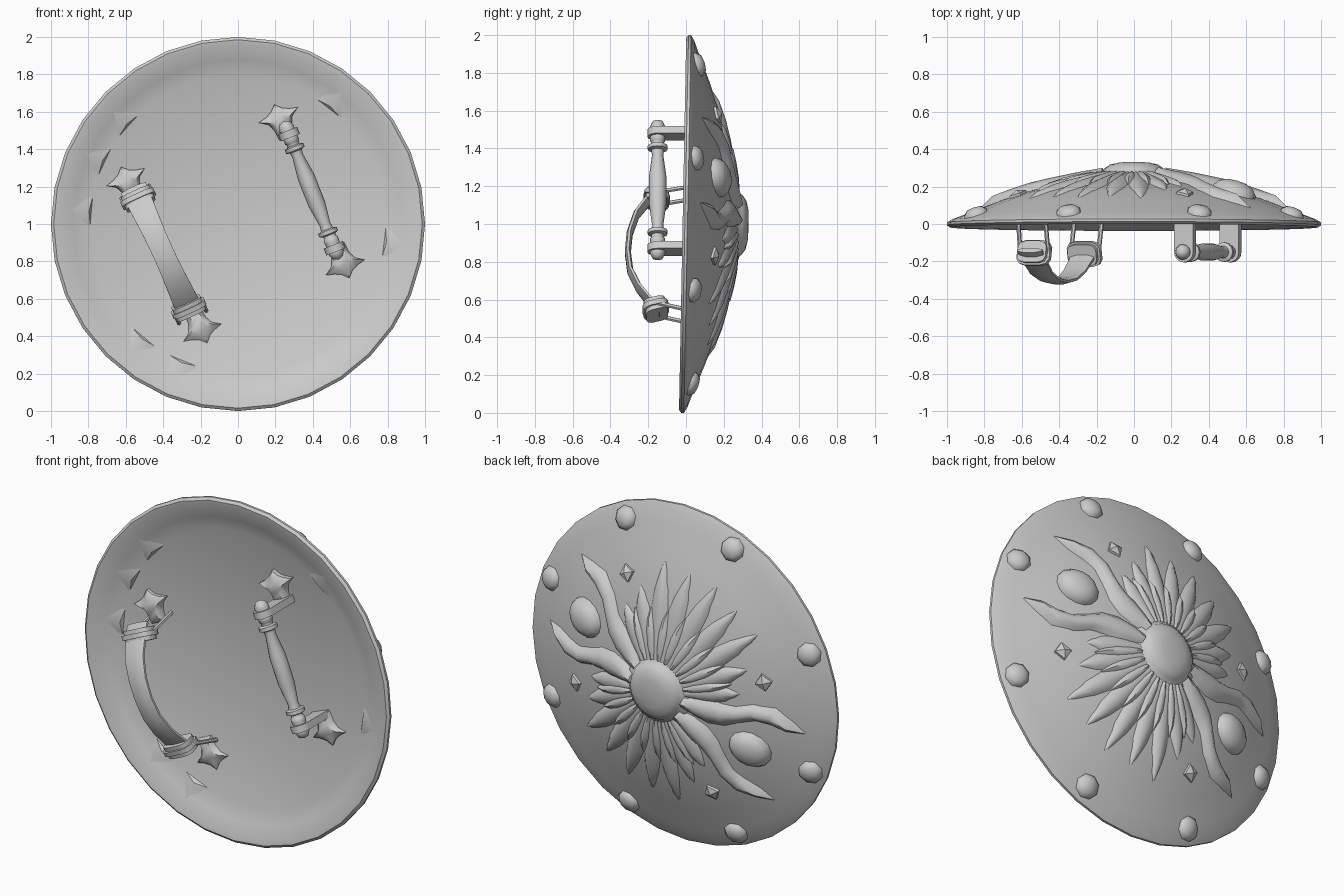
import bpy, bmesh
from math import sin, cos, pi, radians, copysign
from mathutils import Vector, Matrix

if "Cube" in bpy.data.objects:
    bpy.data.objects.remove(bpy.data.objects["Cube"])

TILT = Matrix.Translation((0, 0, 1)) @ Matrix.Rotation(radians(-1.1), 4, 'X')  # disc leans slightly
FRONT = [(0, .27), (.15, .26), (.3, .235), (.45, .205), (.6, .165), (.75, .112),
         (.9, .052), (.97, .026), (1, .008)]  # domed face: radius, y
AXIS = 25  # direction of the paired large leaves, degrees


def make(name, verts, faces, angle=45):
    me = bpy.data.meshes.new(name)
    me.from_pydata([tuple(v) for v in verts], [], faces)
    bm = bmesh.new()
    bm.from_mesh(me)
    bmesh.ops.remove_doubles(bm, verts=bm.verts, dist=1e-5)
    bmesh.ops.recalc_face_normals(bm, faces=bm.faces)
    bm.to_mesh(me)
    bm.free()
    ob = bpy.data.objects.new(name, me)
    bpy.context.collection.objects.link(ob)
    if angle:
        bpy.ops.object.select_all(action='DESELECT')
        ob.select_set(True)
        bpy.context.view_layer.objects.active = ob
        bpy.ops.object.shade_smooth_by_angle(angle=radians(angle))
    return ob


def grid_faces(rows, cols, wrap=True):
    return [(i*cols + j, i*cols + (j+1) % cols, (i+1)*cols + (j+1) % cols, (i+1)*cols + j)
            for i in range(rows - 1) for j in range(cols if wrap else cols - 1)]


def lathe(name, profile, n, mat, angle=45, sx=1):
    verts = [mat @ Vector((r*cos(2*pi*j/n)*sx, r*sin(2*pi*j/n), h))
             for r, h in profile for j in range(n)]
    return make(name, verts, grid_faces(len(profile), n), angle)


def frame(loc, x, z):
    x, z = Vector(x).normalized(), Vector(z).normalized()
    m = Matrix((x, z.cross(x), z)).transposed().to_4x4()
    m.translation = loc
    return m


def surf(r):
    for (a, ya), (b, yb) in zip(FRONT, FRONT[1:]):
        if r <= b:
            return ya + (yb - ya)*(r - a)/(b - a)
    return 0


def on_dome(r, deg):
    """Frame on the dome: x outward along the surface, z off the surface."""
    a, slope = radians(deg), (surf(r + .04) - surf(r - .04))/.08
    rad = Vector((cos(a), 0, sin(a)))
    return TILT @ frame(rad*r + Vector((0, surf(r), 0)), rad + Vector((0, slope, 0)),
                        Vector((0, 1, 0)) - rad*slope)


def leaf(name, path, height):
    """Raised leaf on the dome; path holds radius, degrees, half width."""
    pts = [Vector((r*cos(radians(d)), r*sin(radians(d)))) for r, d, w in path]
    verts = []
    for i, (r, d, w) in enumerate(path):
        t = (pts[min(i+1, len(pts)-1)] - pts[max(i-1, 0)]).normalized()
        for s in (-1, -.6, 0, .6, 1):
            p = pts[i] + Vector((-t.y, t.x))*s*w
            k = min(1, w/.03)
            verts.append(TILT @ Vector((p.x, surf(p.length) + height*k*(1 - s*s) - .006, p.y)))
    return make(name, verts, grid_faces(len(path), 5, False), 60)


def sweep(name, pts, side, widths, th, n=8, square=1.0):
    """Tube of rounded section along pts; side is the wide direction."""
    pts, verts = [Vector(p) for p in pts], []
    side = Vector(side).normalized()
    for i, p in enumerate(pts):
        nrm = (pts[min(i+1, len(pts)-1)] - pts[max(i-1, 0)]).normalized().cross(side)
        for j in range(n):
            c, s = cos(2*pi*(j+.5)/n), sin(2*pi*(j+.5)/n)
            verts.append(p + side*widths[i]*copysign(abs(c)**square, c)
                         + nrm*th*copysign(abs(s)**square, s))
    last = (len(pts) - 1)*n
    return make(name, verts, grid_faces(len(pts), n)
                + [tuple(range(n)), tuple(range(last, last + n))])


# Shield body: domed face, thin lip, flat recessed back
FACE = TILT @ frame((0, 0, 0), (1, 0, 0), (0, 1, 0))
BACK = [(1, -.006), (.985, -.018), (.96, -.014), (.88, .015), (.8, .05), (0, .05)]
lathe("shield_body", FRONT + BACK, 32, FACE, 35)

# Shallow wedges round the recessed back
for d in (138, 155, 175, 52, -7, 230, 248):
    def back(r, dd, y):
        a = radians(d + dd)
        return TILT @ Vector((r*cos(a), y, r*sin(a)))
    make("back_wedge", [back(.79, -6, .052), back(.79, 6, .052), back(.93, 0, 0), back(.8, 0, .03)],
         [(0, 2, 3), (2, 1, 3), (1, 0, 3)], 30)

# Centre boss with a collar
lathe("centre_boss", [(.21, .245), (.2, .265), (.172, .272), (.16, .295), (.13, .317),
                      (.08, .329), (0, .332)], 20, FACE, 60)

# Rim studs
for k in range(8):
    lathe("rim_stud", [(.07, -.02), (.068, .008), (.045, .03), (0, .038)], 8,
          on_dome(.915, 22.5 + 45*k), 60)

# Ornament, repeated on both halves
for half in (0, 180):
    ax = AXIS + half
    lathe("oval_boss", [(.105, -.02), (.1, .01), (.082, .037), (.05, .055), (0, .062)], 14,
          on_dome(.59, ax), 60, 1.2)
    for s in (-1, 1):
        lathe("diamond_stud", [(.052, -.01), (.048, .012), (0, .03)], 4,
              on_dome(.64, ax + 40*s), 20)
        wave = [(.17, 16, .04), (.24, 15, .065), (.32, 15, .08), (.4, 16, .07), (.48, 19.5, .052),
                (.57, 23, .052), (.67, 22.5, .058), (.76, 19, .038), (.85, 17, .001)]
        leaf("large_leaf", [(r, ax + s*d, w) for r, d, w in wave], .05)
    # fan of small petals between the large leaves
    for k in range(-4, 5):
        tip = (.72, .7, .72, .58, .5)[abs(k)]
        shape = ((.18, .03), (.32, .045), (.45, .056), (.6, .06), (.75, .05), (.9, .024), (1, .001))
        leaf("petal", [(.18 + (tip - .18)*(f - .18)/.82, ax + 90 + 14*k, w) for f, w in shape], .03)
        if k < 4:
            leaf("inner_petal", [(r, ax + 97 + 14*k, w) for r, w in
                 ((.18, .025), (.25, .038), (.33, .042), (.4, .028), (.47, .001))], .038)


def plate(base, out):
    """Three-pointed mounting plate on the back."""
    base, out = Vector(base), Vector(out).normalized()
    side = Vector((out.z, 0, -out.x))
    h = [(.045, -.03), (.05, .03), (.068, .07), (.112, .1), (.065, .112), (.032, .128)]
    outline = h + [(0, .16)] + [(-s, t) for s, t in reversed(h)]
    n, verts = len(outline), []
    for k, y in ((1, .08), (1, .035), (.6, .01)):
        verts += [base + side*s*k + out*(t*k + .05*(1 - k)) + Vector((0, y, 0)) for s, t in outline]
    make("mount_plate", verts, grid_faces(3, n) + [tuple(range(2*n, 3*n))], 50)


# Turned grip bar
lo, hi = Vector((.54, -.15, .81)), Vector((.245, -.15, 1.55))
A = (hi - lo).normalized()
B = Vector((A.z, 0, -A.x))
half = [(0, 0), (.028, .01), (.042, .04), (.036, .07), (.04, .1), (.04, .12), (.034, .125),
        (.034, .14), (.053, .147), (.053, .167), (.034, .174), (.03, .2), (.046, .32)]
L = (hi - lo).length
lathe("grip_bar", half + [(r, L - t) for r, t in reversed(half)], 12, frame(lo, B, A), 50)

# Brackets looping round the bar, with their plates
for z, s in ((1.48, 1), (.87, -1)):
    c = lo + A*((z - lo.z)/A.z)
    prof = [(-.055, .21)] + [(-.055*cos(pi*i/8), -.055*sin(pi*i/8)) for i in range(9)] + [(.055, .21)]
    n = len(prof)
    make("grip_bracket", [c + A*o + B*p + Vector((0, q, 0)) for o in (-.02, .02) for p, q in prof],
         grid_faces(2, n) + [tuple(range(n)), tuple(range(n, 2*n))], 40)
    plate((c.x - .02*s, 0, c.z + .01*s), A*s)

# Arm strap: a bowed leather band
def on_strap(z, y):
    return Vector((-.54 + (1.15 - z)*.46, y, z))


A2 = (on_strap(1.2, 0) - on_strap(.5, 0)).normalized()
B2 = Vector((A2.z, 0, -A2.x))
arc = [(1.19, -.14), (1.12, -.205), (1.05, -.262), (.95, -.298), (.85, -.308), (.75, -.295),
       (.66, -.25), (.58, -.185), (.53, -.13)]
sweep("arm_strap", [on_strap(*p) for p in arc], B2,
      [.078, .075, .07, .064, .062, .064, .07, .075, .078], .017)

# Collars, prongs and plates at both strap ends
for z, y, wall, s in ((1.135, -.155, 1.17, 1), (.55, -.16, .5, -1)):
    c = on_strap(z, y)
    d = A2 + Vector((0, .25*s, 0))
    sweep("strap_collar", [c - d*.035, c + d*.035], B2, [.085, .085], .06, 12, .55)
    sweep("collar_band", [c - d*.013, c + d*.013], B2, [.098, .098], .07, 12, .55)
    for k in (-1, 1):
        sweep("collar_prong", [c + B2*.082*k, on_strap(wall, .06) + B2*.08*k], B2,
              [.012, .012], .012, 6)
    e = on_strap(wall, 0)
    plate((e.x - .01*s, 0, e.z - .01*s), A2*s)
